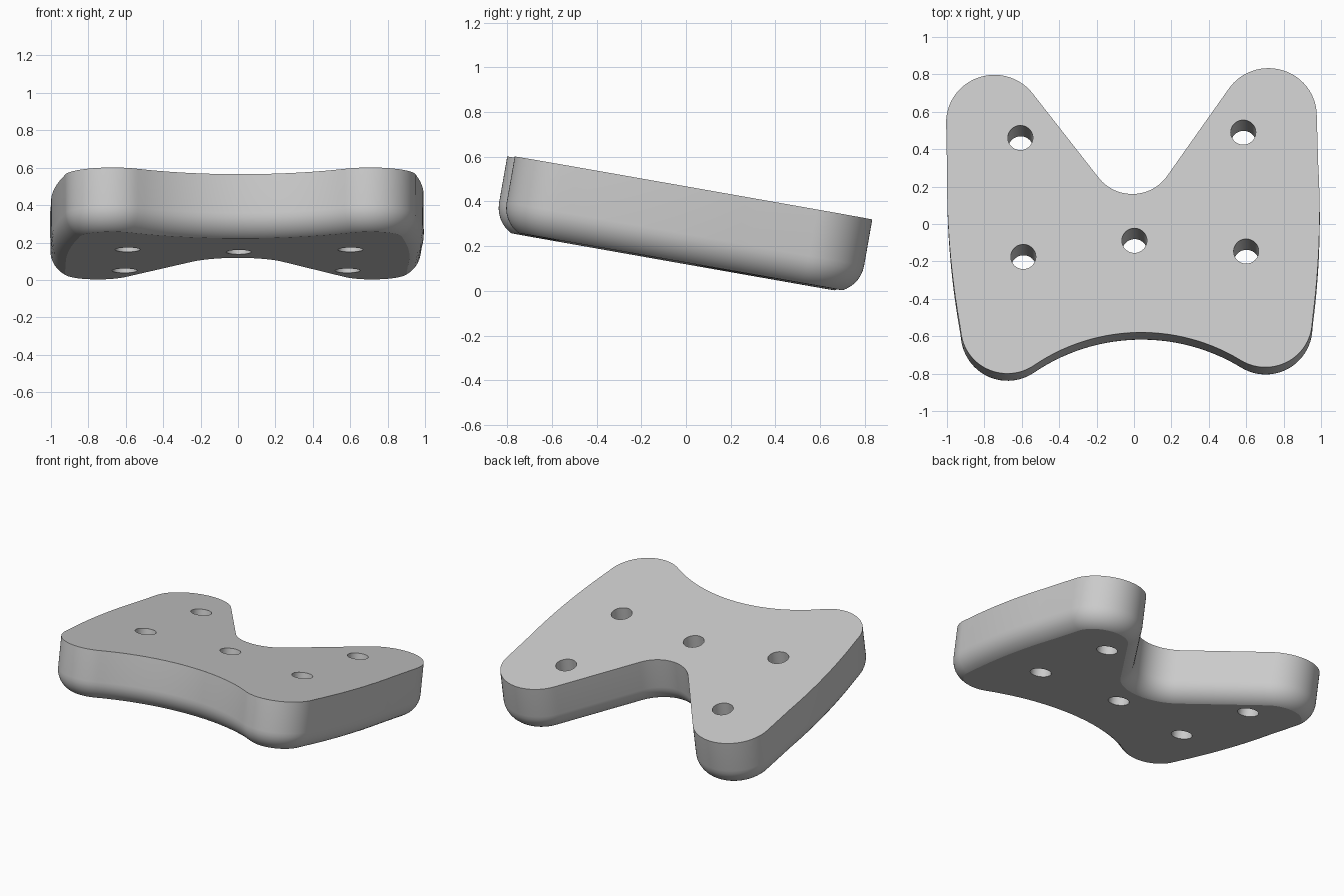
import bpy, bmesh
from math import radians, sin, cos, sqrt
from mathutils import Vector

if "Cube" in bpy.data.objects:
    bpy.data.objects.remove(bpy.data.objects["Cube"])

THICK = 0.335      # plate thickness
ROUND_R = 0.14     # radius of the lower edge rounding
ROUND_H = 0.125    # height over which the lower edge is rounded
HOLE_R = 0.067


def arc(cx, cy, r, a0, a1, n):
    """Points along a circular arc, both ends included."""
    angles = [radians(a0 + (a1 - a0) * i / n) for i in range(n + 1)]
    return [Vector((cx + r * cos(a), cy + r * sin(a))) for a in angles]


# Half outline on the +x side, from the back notch round to the front hollow
half = (arc(0, 0.39, 0.227, -90, -34.8, 12)
        + arc(0.733, 0.57, 0.258, 145.2, 0, 28)
        + arc(-3.505, 0.15, 4.5, 2, -8.5, 14)
        + arc(0.69, -0.545, 0.25, -9, -123.2, 24)
        + arc(0, -1.598, 1.009, 56.8, 90, 14)[1:])
outline = half + [Vector((-p.x, p.y)) for p in reversed(half[1:-1])]

# Outward direction at each outline point (outline runs clockwise)
count = len(outline)
outward = []
for i in range(count):
    t = outline[(i + 1) % count] - outline[i - 1]
    outward.append(Vector((-t.y, t.x)).normalized())

# Wall levels: depth below the top and inset from the outline
levels = [(0, 0), (THICK - ROUND_H, 0)]
for i in range(1, 9):
    h = ROUND_H * sin(radians(90 * i / 8))
    levels.append((THICK - ROUND_H + h, ROUND_R - sqrt(ROUND_R ** 2 - h ** 2)))

# Plate body
bm = bmesh.new()
rings = []
for depth, inset in levels:
    rings.append([bm.verts.new((*(p - n * inset), -depth))
                  for p, n in zip(outline, outward)])
for a, b in zip(rings, rings[1:]):
    for i in range(count):
        j = (i + 1) % count
        bm.faces.new((a[i], a[j], b[j], b[i]))
bm.faces.new(rings[0])
bm.faces.new(rings[-1])
bmesh.ops.recalc_face_normals(bm, faces=bm.faces)
mesh = bpy.data.meshes.new("plate")
bm.to_mesh(mesh)
bm.free()
plate = bpy.data.objects.new("plate", mesh)
bpy.context.collection.objects.link(plate)

# Hole cutters: two mirrored pairs and one in the middle
spots = [(0, -0.09)] + [(s * 0.596, y) for s in (-1, 1) for y in (0.483, -0.163)]
cutters = []
for x, y in spots:
    bpy.ops.mesh.primitive_cylinder_add(vertices=48, radius=HOLE_R, depth=1,
                                        location=(x, y, -THICK / 2))
    cutter = bpy.context.object
    cutter.name = "hole_cutter"
    cutter.hide_render = True
    cutters.append(cutter)
    mod = plate.modifiers.new("hole", 'BOOLEAN')
    mod.operation = 'DIFFERENCE'
    mod.solver = 'EXACT'
    mod.object = cutter

bpy.ops.object.select_all(action='DESELECT')
plate.select_set(True)
bpy.context.view_layer.objects.active = plate
for mod in list(plate.modifiers):
    bpy.ops.object.modifier_apply(modifier=mod.name)
for cutter in cutters:
    bpy.data.objects.remove(cutter)

# Material
grey = bpy.data.materials.new("plain grey")
grey.use_nodes = True
colour = (0.6, 0.6, 0.6, 1)
grey.diffuse_color = colour
grey.node_tree.nodes["Principled BSDF"].inputs["Base Color"].default_value = colour
plate.data.materials.clear()
plate.data.materials.append(grey)

# Smooth walls with crisp rims, then tilt the plate into place
bpy.ops.object.shade_smooth_by_angle(angle=radians(22))
plate.rotation_euler = (radians(-10), 0, radians(1.4))
plate.location = (0, 0, 0.463)
